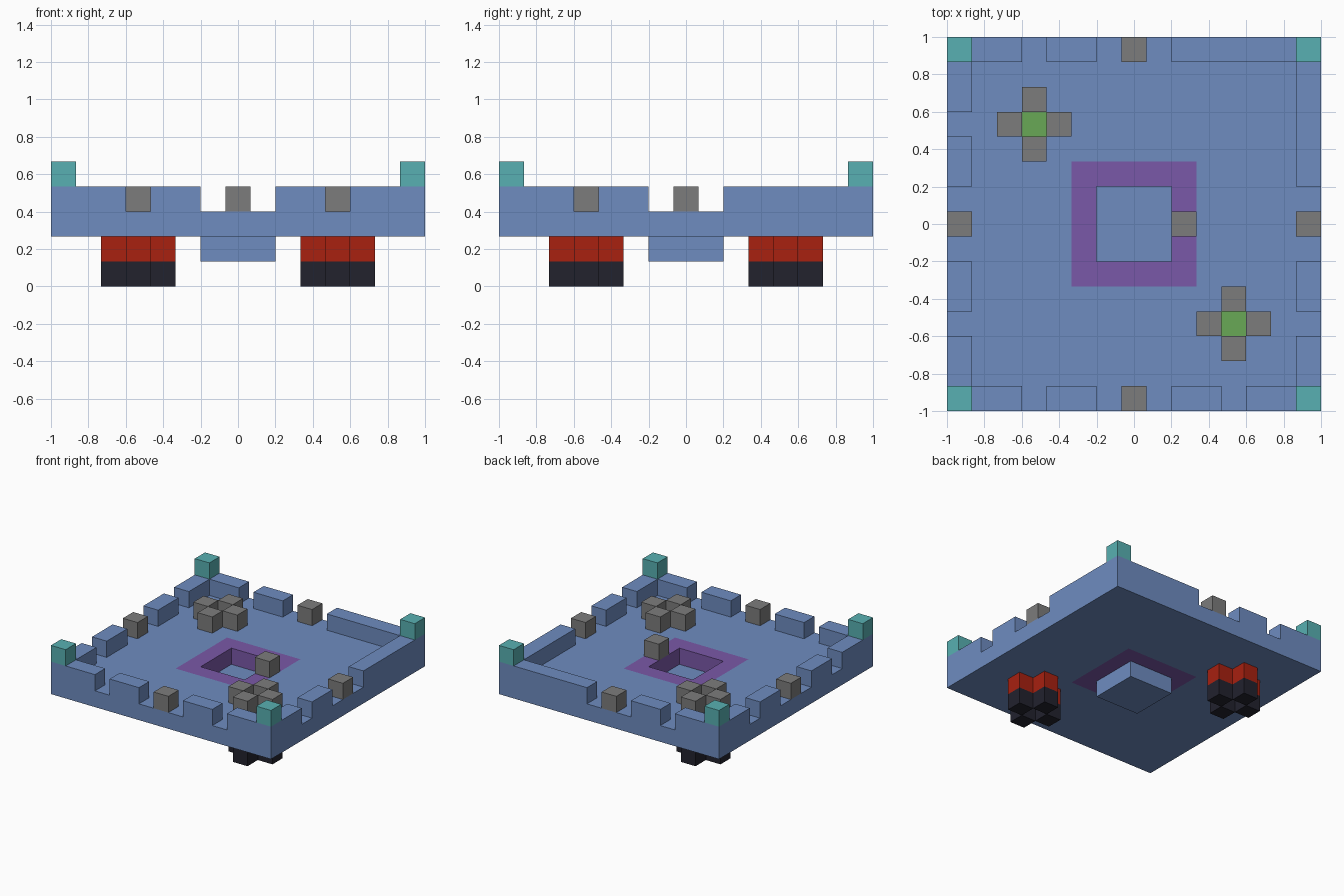
import bpy
import bmesh

cube = bpy.data.objects.get("Cube")
if cube:
    bpy.data.objects.remove(cube, do_unlink=True)

U = 2 / 15  # one block; cells run from -7 to 7 in x and y, levels from 0 up


def material(name, rgb):
    mat = bpy.data.materials.new(name)
    mat.use_nodes = True
    mat.diffuse_color = (*rgb, 1)
    mat.node_tree.nodes["Principled BSDF"].inputs["Base Color"].default_value = (*rgb, 1)
    return mat


BLUE = material("slate blue", (0.156, 0.262, 0.527))
TEAL = material("teal", (0.098, 0.434, 0.445))
GREY = material("stone grey", (0.202, 0.202, 0.202))
GREEN = material("leaf green", (0.138, 0.392, 0.093))
PURPLE = material("purple", (0.195, 0.098, 0.392))
RED = material("red", (0.392, 0.015, 0.005))
BLACK = material("blue black", (0.016, 0.016, 0.027))


def finish(name, bm, mat):
    bmesh.ops.recalc_face_normals(bm, faces=bm.faces)
    mesh = bpy.data.meshes.new(name)
    bm.to_mesh(mesh)
    bm.free()
    mesh.materials.append(mat)
    bpy.context.collection.objects.link(bpy.data.objects.new(name, mesh))


def block(name, mat, xs, ys, level, height=1):
    """Box over an inclusive range of cells, standing on a level."""
    bm = bmesh.new()
    bmesh.ops.create_cube(bm, size=U)
    size = (xs[1] - xs[0] + 1, ys[1] - ys[0] + 1, height)
    bmesh.ops.scale(bm, vec=size, verts=bm.verts)
    centre = (sum(xs) / 2 * U, sum(ys) / 2 * U, (level + height / 2) * U)
    bmesh.ops.translate(bm, vec=centre, verts=bm.verts)
    finish(name, bm, mat)


def frame(name, mat, outer, inner, level):
    """Square ring one block high, sizes in blocks from the centre."""
    bm = bmesh.new()
    corners = [(-1, -1), (1, -1), (1, 1), (-1, 1)]
    loops = [[bm.verts.new((x * r * U, y * r * U, z * U)) for x, y in corners]
             for r, z in ((outer, level), (outer, level + 1),
                          (inner, level + 1), (inner, level))]
    for k in range(4):
        a, b = loops[k], loops[(k + 1) % 4]
        for i in range(4):
            j = (i + 1) % 4
            bm.faces.new((a[i], a[j], b[j], b[i]))
    finish(name, bm, mat)


# Floor slab, purple border and sunken basin
frame("floor_slab", BLUE, 7.5, 2.5, 2)
frame("pit_border", PURPLE, 2.5, 1.5, 2)
block("pit_basin", BLUE, (-1, 1), (-1, 1), 1)
block("pit_stone", GREY, (2, 2), (0, 0), 3)

# Battlement walls: the back and left walls are unbroken on one half
notched = [(-7, -5), (-3, -2), (2, 3), (5, 7)]
half_solid = [(-7, -5), (-3, -2), (2, 7)]
for side, row, runs in (("front", -7, notched), ("back", 7, half_solid)):
    for run in runs:
        block(side + "_wall", BLUE, run, (row, row), 3)
    block(side + "_wall_stone", GREY, (0, 0), (row, row), 3)
for side, row, runs in (("right", -7, notched), ("left", 7, half_solid)):
    for a, b in runs:
        block(side + "_wall", BLUE, (row, row), (max(a, -6), min(b, 6)), 3)
    block(side + "_wall_stone", GREY, (row, row), (0, 0), 3)

# Corner caps
for x in (-7, 7):
    for y in (-7, 7):
        block("corner_cap", TEAL, (x, x), (y, y), 4)

# Two cross-shaped clusters, with matching feet under the slab
for x, y in ((-4, 4), (4, -4)):
    block("cluster_centre", GREEN, (x, x), (y, y), 3, 0.03)
    for dx, dy in ((1, 0), (-1, 0), (0, 1), (0, -1)):
        cell = (x + dx, x + dx), (y + dy, y + dy)
        block("cluster_stone", GREY, *cell, 3)
        block("foot_upper", RED, *cell, 1)
        block("foot_lower", BLACK, *cell, 0)
